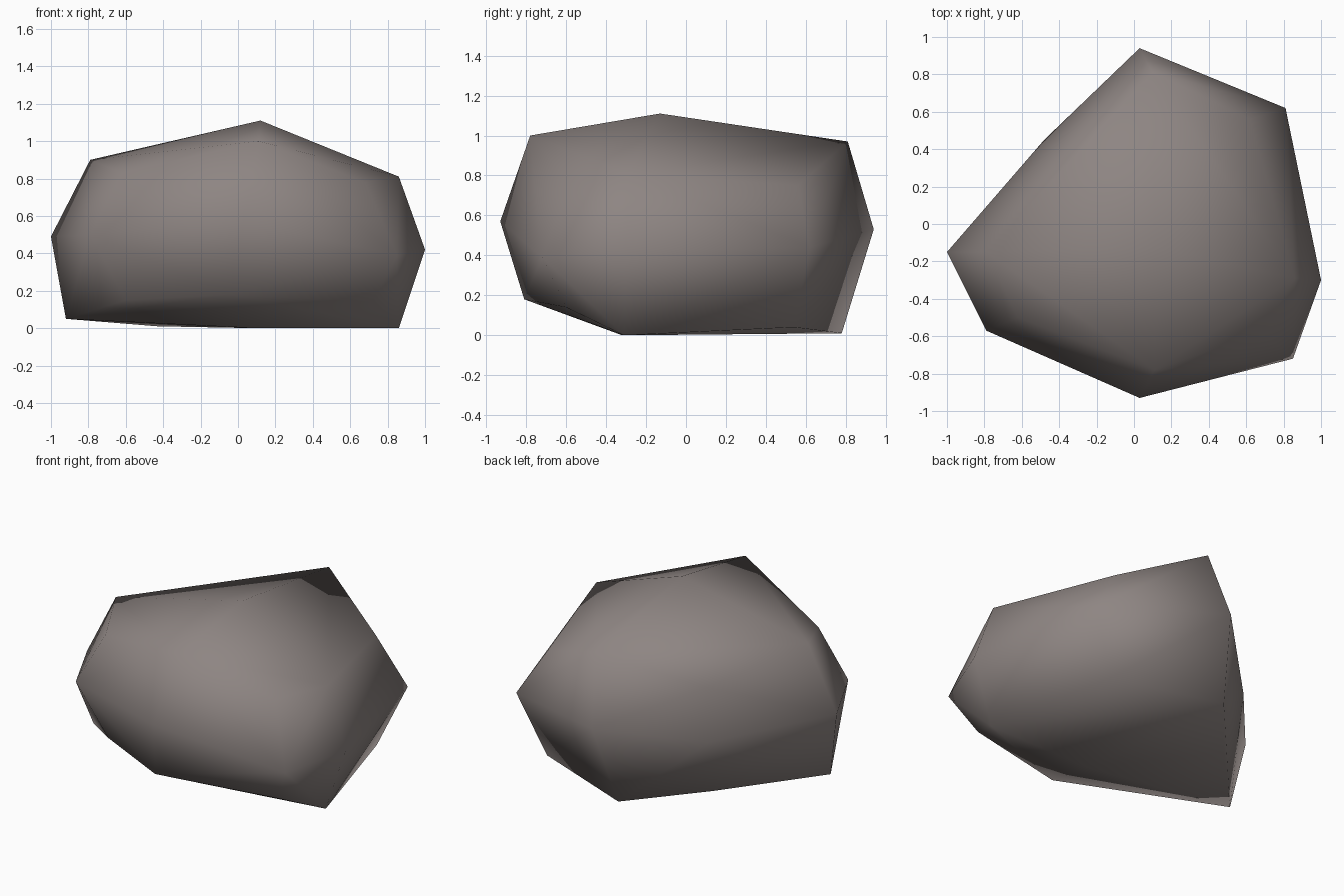
import bpy
import bmesh

# Remove the default object
default = bpy.data.objects.get("Cube")
if default:
    bpy.data.objects.remove(default, do_unlink=True)


def make_material(name, colour):
    material = bpy.data.materials.new(name)
    material.use_nodes = True
    material.diffuse_color = colour
    material.node_tree.nodes["Principled BSDF"].inputs["Base Color"].default_value = colour
    return material


# Key points of the boulder, ring by ring; each ring runs counter-clockwise from the left side
crown = (.12, -.13, 1.11)
underside = (.1, -.32, 0)

shoulder_ring = [
    (.86, -.29, .81), (.62, .56, .75), (.1, .81, .97), (-.43, .4, .72),
    (-.79, -.15, .9), (-.62, -.5, .83), (.11, -.78, 1), (.68, -.58, .78),
]
waist_ring = [
    (1, -.3, .42), (.81, .62, .44), (.03, .94, .53), (-.48, .45, .39),
    (-1, -.15, .49), (-.79, -.57, .5), (.03, -.93, .57), (.85, -.72, .39),
]
foot_ring = [
    (.86, -.31, 0), (.64, .54, .04), (-.05, .78, .01), (-.43, .33, .01),
    (-.92, -.2, .05), (-.6, -.5, .15), (-.04, -.81, .18), (.72, -.6, .14),
]


def build_boulder(name, points, material):
    """Wrap the points in a faceted skin and shade it smoothly."""
    bm = bmesh.new()
    for point in points:
        bm.verts.new(point)
    bmesh.ops.convex_hull(bm, input=bm.verts[:])
    loose = [vert for vert in bm.verts if not vert.link_faces]
    bmesh.ops.delete(bm, geom=loose, context='VERTS')
    bmesh.ops.recalc_face_normals(bm, faces=bm.faces[:])
    for face in bm.faces:
        face.smooth = True
    mesh = bpy.data.meshes.new(name)
    bm.to_mesh(mesh)
    bm.free()
    mesh.materials.append(material)
    boulder = bpy.data.objects.new(name, mesh)
    bpy.context.collection.objects.link(boulder)
    return boulder


# Boulder
stone = make_material("warm grey stone", (.27, .235, .225, 1))
build_boulder("boulder", [crown, underside] + shoulder_ring + waist_ring + foot_ring, stone)
